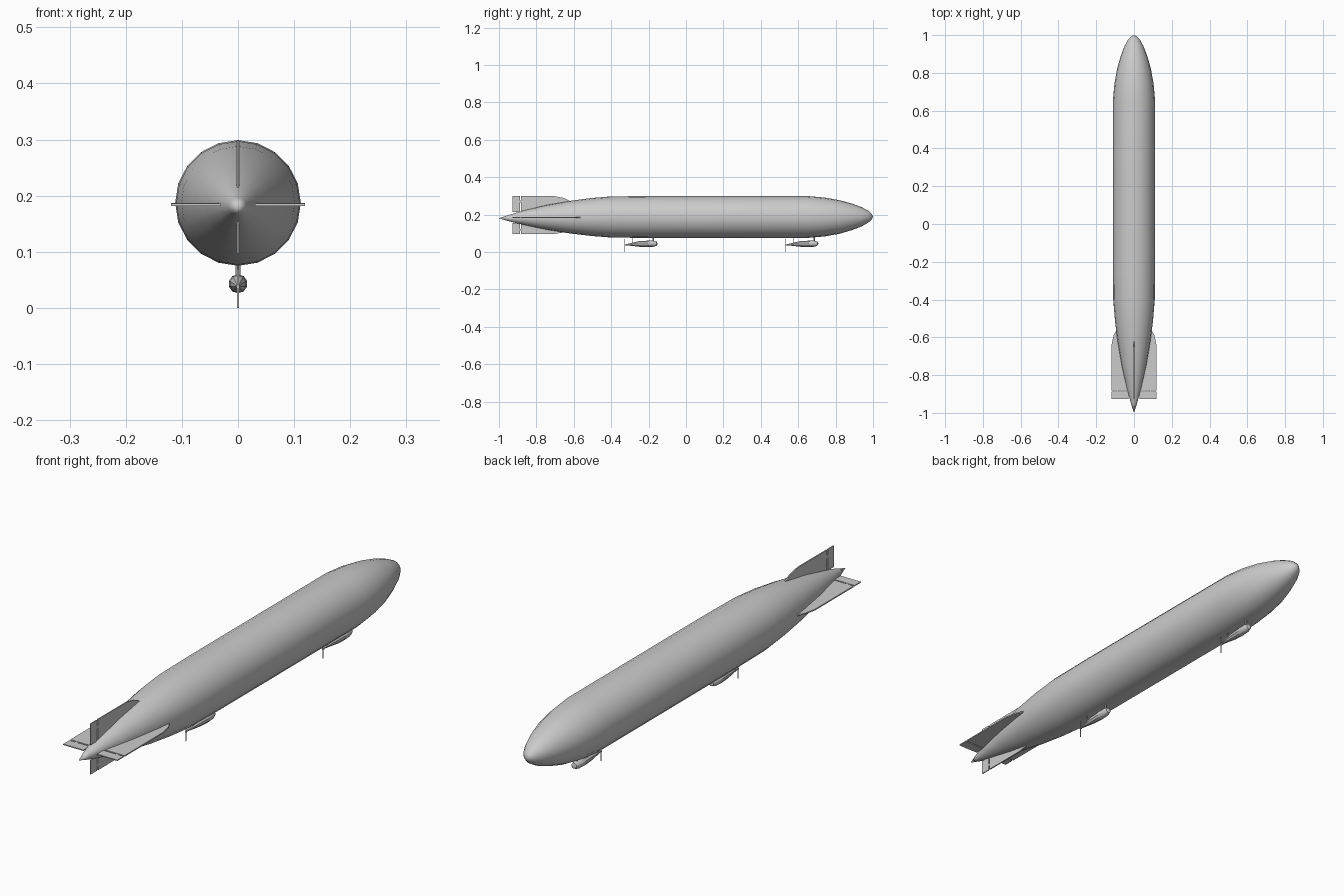
import bpy, bmesh, math
from mathutils import Vector

if "Cube" in bpy.data.objects:
    bpy.data.objects.remove(bpy.data.objects["Cube"])


def make_object(name, bm, smooth=None):
    bmesh.ops.recalc_face_normals(bm, faces=bm.faces[:])
    me = bpy.data.meshes.new(name)
    bm.to_mesh(me)
    bm.free()
    ob = bpy.data.objects.new(name, me)
    bpy.context.collection.objects.link(ob)
    if smooth:
        bpy.ops.object.select_all(action='DESELECT')
        ob.select_set(True)
        bpy.context.view_layer.objects.active = ob
        bpy.ops.object.shade_smooth_by_angle(angle=math.radians(smooth))
    return ob


def lathe_y(name, profile, sides, smooth):
    """Skin rings of (y, radius, centre z) along the y axis; radius 0 makes a point."""
    bm = bmesh.new()
    rings = []
    for y, r, z in profile:
        if r == 0:
            rings.append([bm.verts.new((0, y, z))] * sides)
        else:
            rings.append([bm.verts.new((r * math.sin(a), y, z + r * math.cos(a)))
                          for a in (2 * math.pi * i / sides for i in range(sides))])
    for a, b in zip(rings, rings[1:]):
        for i in range(sides):
            j = (i + 1) % sides
            bm.faces.new(list(dict.fromkeys((a[i], a[j], b[j], b[i]))))
    return make_object(name, bm, smooth)


def plate(name, outline, thick, direction):
    """Flat panel from (y, distance out) points, standing out from the hull axis."""
    out = Vector(direction)
    side = out.cross(Vector((0, 1, 0))) * thick / 2
    bm = bmesh.new()
    base = [Vector((0, y, AXIS)) + out * d for y, d in outline]
    lo = [bm.verts.new(p - side) for p in base]
    hi = [bm.verts.new(p + side) for p in base]
    bm.faces.new(lo)
    bm.faces.new(hi)
    for i in range(len(base)):
        j = (i + 1) % len(base)
        bm.faces.new((lo[i], lo[j], hi[j], hi[i]))
    return make_object(name, bm)


def box(name, centre, size):
    bm = bmesh.new()
    bmesh.ops.create_cube(bm, size=1)
    for v in bm.verts:
        v.co = Vector(centre) + Vector(a * b for a, b in zip(v.co, size))
    return make_object(name, bm)


def strut(name, y, z0, z1, r):
    bpy.ops.mesh.primitive_cylinder_add(vertices=8, radius=r, depth=z1 - z0,
                                        location=(0, y, (z0 + z1) / 2))
    bpy.context.object.name = name


AXIS = 0.184

# Hull: pointed tail, long parallel middle, rounded nose
lathe_y("hull", [
    (-1.0, 0, 0.180), (-0.95, 0.016, 0.181), (-0.87, 0.038, 0.183), (-0.75, 0.065, 0.185),
    (-0.62, 0.087, 0.186), (-0.51, 0.101, 0.187), (-0.40, 0.110, 0.187), (-0.2, 0.112, 0.187),
    (0.2, 0.112, 0.187), (0.65, 0.112, 0.187), (0.74, 0.104, 0.187), (0.82, 0.090, 0.187),
    (0.89, 0.070, 0.188), (0.94, 0.051, 0.188), (0.975, 0.032, 0.189), (0.993, 0.015, 0.189),
    (1.0, 0, 0.189)], 20, 40)

# Four tail fins, each with a separate hinged control surface
for name, direction, span, start in (("upper", (0, 0, 1), 0.114, -0.61),
                                     ("lower", (0, 0, -1), 0.087, -0.61),
                                     ("left", (-1, 0, 0), 0.119, -0.55),
                                     ("right", (1, 0, 0), 0.119, -0.55)):
    plate(name + "_fin", [(start, 0.07), (start - 0.01, span * 0.77), (start - 0.04, span * 0.91),
                          (start - 0.09, span), (-0.882, span), (-0.882, 0.01), (-0.75, 0.01)],
          0.005, direction)
    plate(name + "_control_surface", [(-0.888, span), (-0.927, span), (-0.927, 0.03),
                                      (-0.888, 0.03)], 0.004, direction)
    plate(name + "_hinge", [(-0.88, span * 0.8), (-0.89, span * 0.8), (-0.89, span * 0.7),
                            (-0.88, span * 0.7)], 0.003, direction)

# Two engine pods under the hull, with struts and a pusher propeller
for name, y in (("rear", -0.24), ("front", 0.62)):
    lathe_y(name + "_engine_pod", [
        (y - 0.085, 0.002, 0.038), (y - 0.045, 0.009, 0.041), (y - 0.01, 0.015, 0.043),
        (y + 0.03, 0.017, 0.043), (y + 0.068, 0.016, 0.044), (y + 0.083, 0.011, 0.045),
        (y + 0.088, 0, 0.045)], 10, 35)
    strut(name + "_pod_forward_strut", y + 0.065, 0.050, 0.085, 0.0045)
    strut(name + "_pod_aft_strut", y - 0.047, 0.043, 0.085, 0.002)
    box(name + "_propeller", (0, y - 0.087, 0.0345), (0.003, 0.003, 0.069))
    box(name + "_propeller_hub", (0, y - 0.086, 0.0375), (0.005, 0.008, 0.005))
